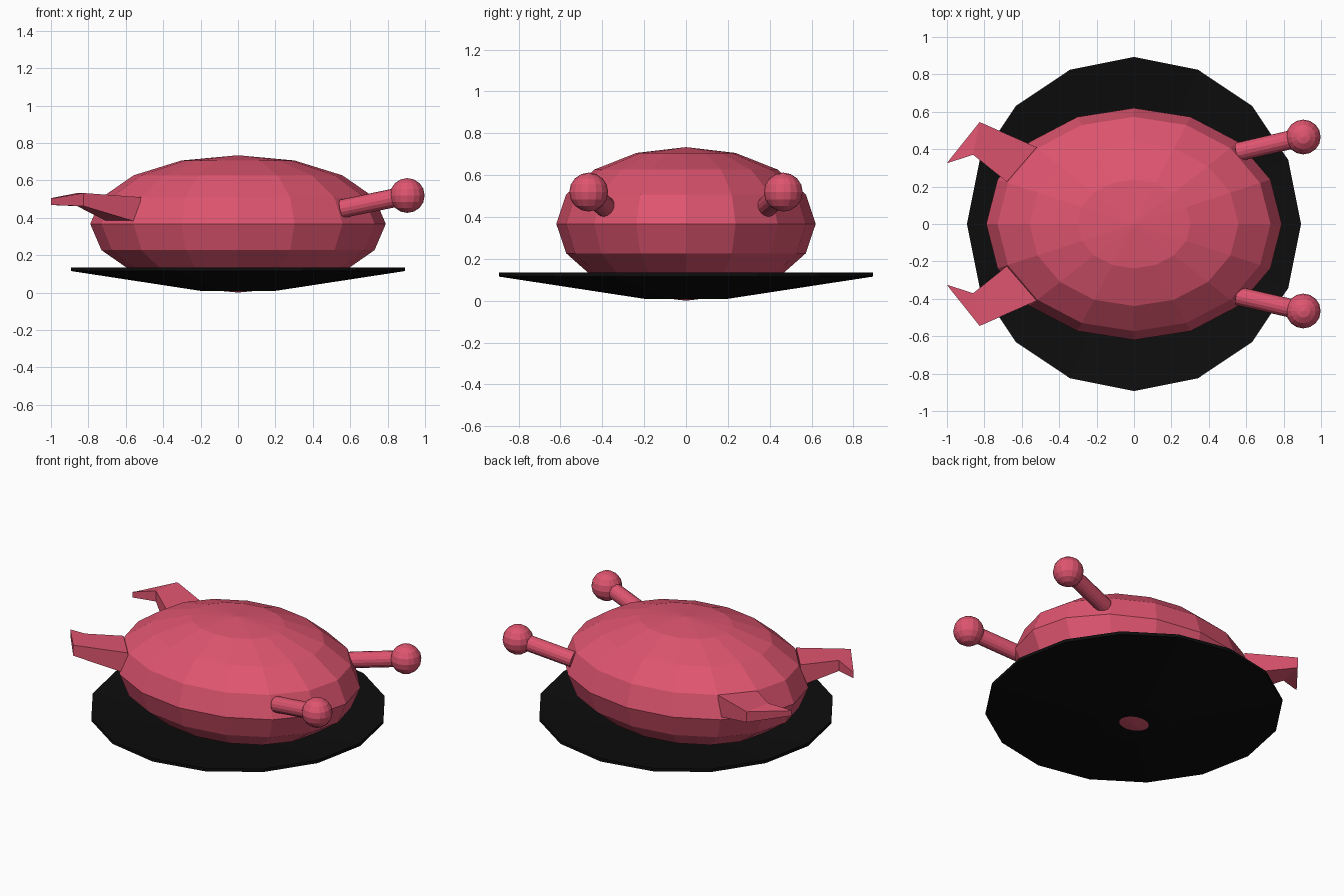
import bpy, bmesh, math
from mathutils import Vector, Matrix

if "Cube" in bpy.data.objects:
    bpy.data.objects.remove(bpy.data.objects["Cube"])


def material(name, color):
    m = bpy.data.materials.new(name)
    m.diffuse_color = color
    m.use_nodes = True
    m.node_tree.nodes["Principled BSDF"].inputs["Base Color"].default_value = m.diffuse_color
    return m


PINK = material("roast_pink", (0.73, 0.09, 0.16, 1))
BLACK = material("plate_black", (0.004, 0.004, 0.004, 1))


def finish(bm, name, mat):
    bmesh.ops.recalc_face_normals(bm, faces=bm.faces)
    me = bpy.data.meshes.new(name)
    bm.to_mesh(me)
    bm.free()
    me.materials.append(mat)
    ob = bpy.data.objects.new(name, me)
    bpy.context.collection.objects.link(ob)
    return ob


def ellipsoid(name, center, radii):
    bm = bmesh.new()
    bmesh.ops.create_uvsphere(bm, u_segments=16, v_segments=8, radius=1,
                              matrix=Matrix.Translation(center) @ Matrix.Diagonal((*radii, 1)))
    return finish(bm, name, PINK)


def rod(name, a, b, radius):
    a, b = Vector(a), Vector(b)
    rot = (b - a).to_track_quat('Z', 'Y').to_matrix().to_4x4()
    bm = bmesh.new()
    bmesh.ops.create_cone(bm, cap_ends=True, segments=16, radius1=radius, radius2=radius,
                          depth=(b - a).length,
                          matrix=Matrix.Translation((a + b) / 2) @ rot)
    return finish(bm, name, PINK)


def lathe(name, profile, mat, sides=16):
    bm = bmesh.new()
    rings = [[bm.verts.new((r * math.cos(i * math.tau / sides),
                            r * math.sin(i * math.tau / sides), z))
              for i in range(sides)] for r, z in profile]
    for lo, hi in zip(rings, rings[1:]):
        for i in range(sides):
            j = (i + 1) % sides
            bm.faces.new((lo[i], lo[j], hi[j], hi[i]))
    bm.faces.new(rings[0])
    bm.faces.new(rings[-1])
    return finish(bm, name, mat)


def loft(name, sections, mat):
    bm = bmesh.new()
    loops = [[bm.verts.new(p) for p in s] for s in sections]
    for lo, hi in zip(loops, loops[1:]):
        for i in range(4):
            j = (i + 1) % 4
            bm.faces.new((lo[i], lo[j], hi[j], hi[i]))
    bm.faces.new(loops[0])
    bm.faces.new(loops[-1])
    return finish(bm, name, mat)


# Shallow plate with a flat base and thin rim
lathe("plate", [(0.2, 0.009), (0.893, 0.115), (0.893, 0.135), (0.2, 0.03)], BLACK)

# Roast body
ellipsoid("body", (0, 0, 0.367), (0.79, 0.62, 0.367))

# Wing sections, root to tip: (outer x, y), (inner x, y), bottom z, top z
WING = [((-0.52, 0.41), (-0.68, 0.225), 0.37, 0.51),
        ((-0.825, 0.545), (-0.86, 0.37), 0.462, 0.532),
        ((-0.985, 0.345), (-1.0, 0.325), 0.468, 0.505)]

for side, s in (("left", 1), ("right", -1)):
    # Drumstick bone and knob
    rod(f"drumstick_{side}", (0.555, s * 0.385, 0.448), (0.88, s * 0.46, 0.515), 0.05)
    ellipsoid(f"drumstick_knob_{side}", (0.905, s * 0.465, 0.519), (0.093,) * 3)
    # Bent wing
    loft(f"wing_{side}",
         [[(o[0], s * o[1], b), (n[0], s * n[1], b), (n[0], s * n[1], t), (o[0], s * o[1], t)]
          for o, n, b, t in WING], PINK)
